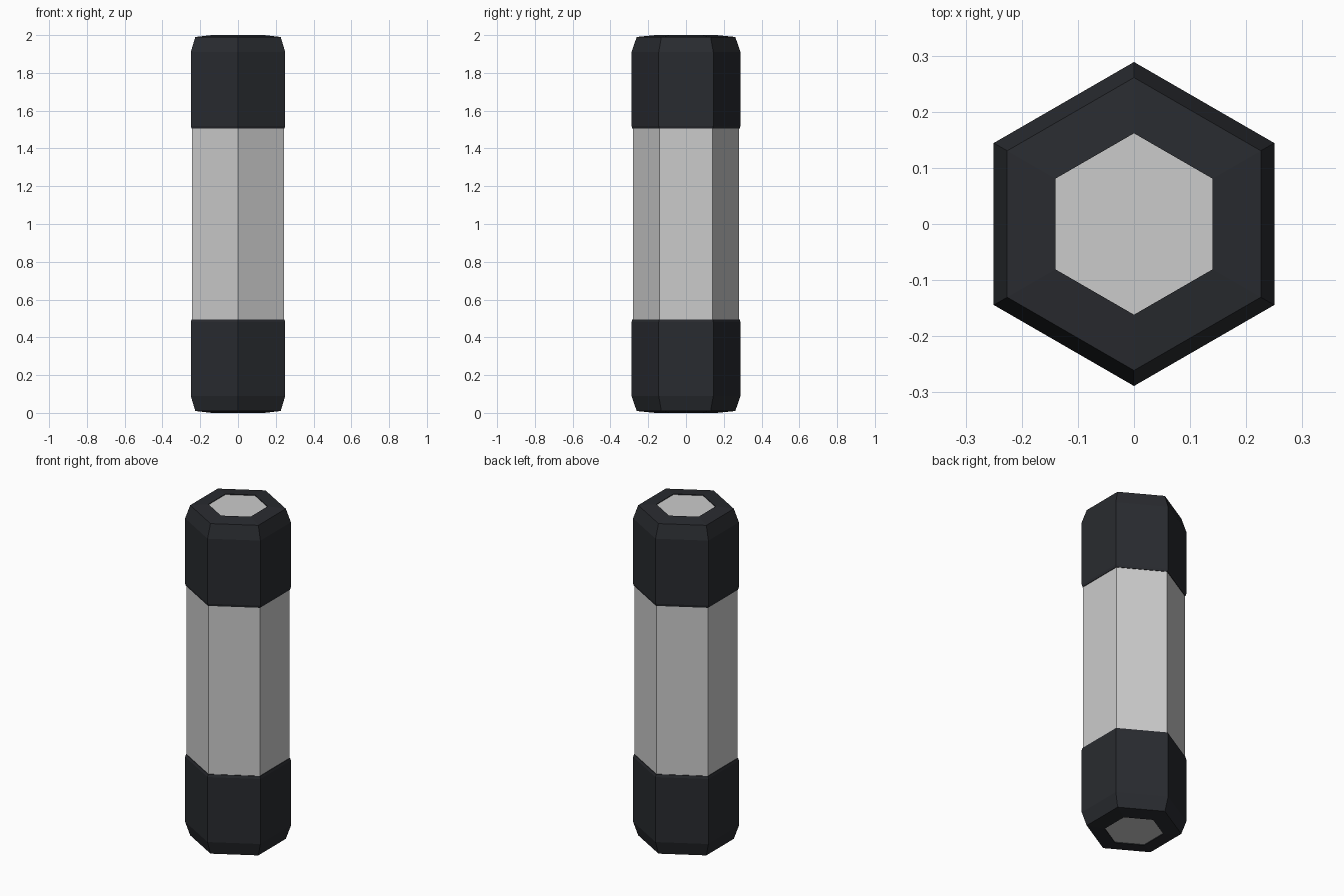
import bpy
import bmesh
from math import sin, cos, pi

if "Cube" in bpy.data.objects:
    bpy.data.objects.remove(bpy.data.objects["Cube"])

H = 2.0
SIDES = 6


def material(name, color):
    m = bpy.data.materials.new(name)
    m.diffuse_color = color
    m.use_nodes = True
    m.node_tree.nodes["Principled BSDF"].inputs["Base Color"].default_value = m.diffuse_color
    return m


def hex_part(name, profile, closed, mat=None):
    """Sweep an (apothem, z) profile around a hexagon with points on +-y."""
    bm = bmesh.new()
    rings = []
    for apothem, z in profile:
        r = apothem / cos(pi / SIDES)
        rings.append([bm.verts.new((r * cos(pi / 2 + i * 2 * pi / SIDES),
                                    r * sin(pi / 2 + i * 2 * pi / SIDES), z))
                      for i in range(SIDES)])
    pairs = list(zip(rings, rings[1:]))
    if closed:
        pairs.append((rings[-1], rings[0]))
    else:
        bm.faces.new(rings[0])
        bm.faces.new(rings[-1])
    for a, b in pairs:
        for i in range(SIDES):
            j = (i + 1) % SIDES
            bm.faces.new((a[i], a[j], b[j], b[i]))
    bmesh.ops.recalc_face_normals(bm, faces=bm.faces)
    mesh = bpy.data.meshes.new(name)
    bm.to_mesh(mesh)
    bm.free()
    obj = bpy.data.objects.new(name, mesh)
    bpy.context.collection.objects.link(obj)
    if mat:
        mesh.materials.append(mat)
    return obj


dark = material("dark_rubber", (0.022, 0.024, 0.029, 1))

# Grey core: narrow plug showing through each cap, wide body between them
lower = [(0.14, 0.004), (0.14, 0.06), (0.243, 0.12)]
hex_part("core", lower + [(a, H - z) for a, z in reversed(lower)], False)

# Dark end caps: bevelled lip, straight side, end chamfer, slightly raised rim
cap = [(0.242, 0.495), (0.246, 0.495), (0.25, 0.48), (0.25, 0.09),
       (0.226, 0.01), (0.14, 0.0), (0.14, 0.06), (0.242, 0.12)]
hex_part("bottom_cap", cap, True, dark)
hex_part("top_cap", [(a, H - z) for a, z in cap], True, dark)
